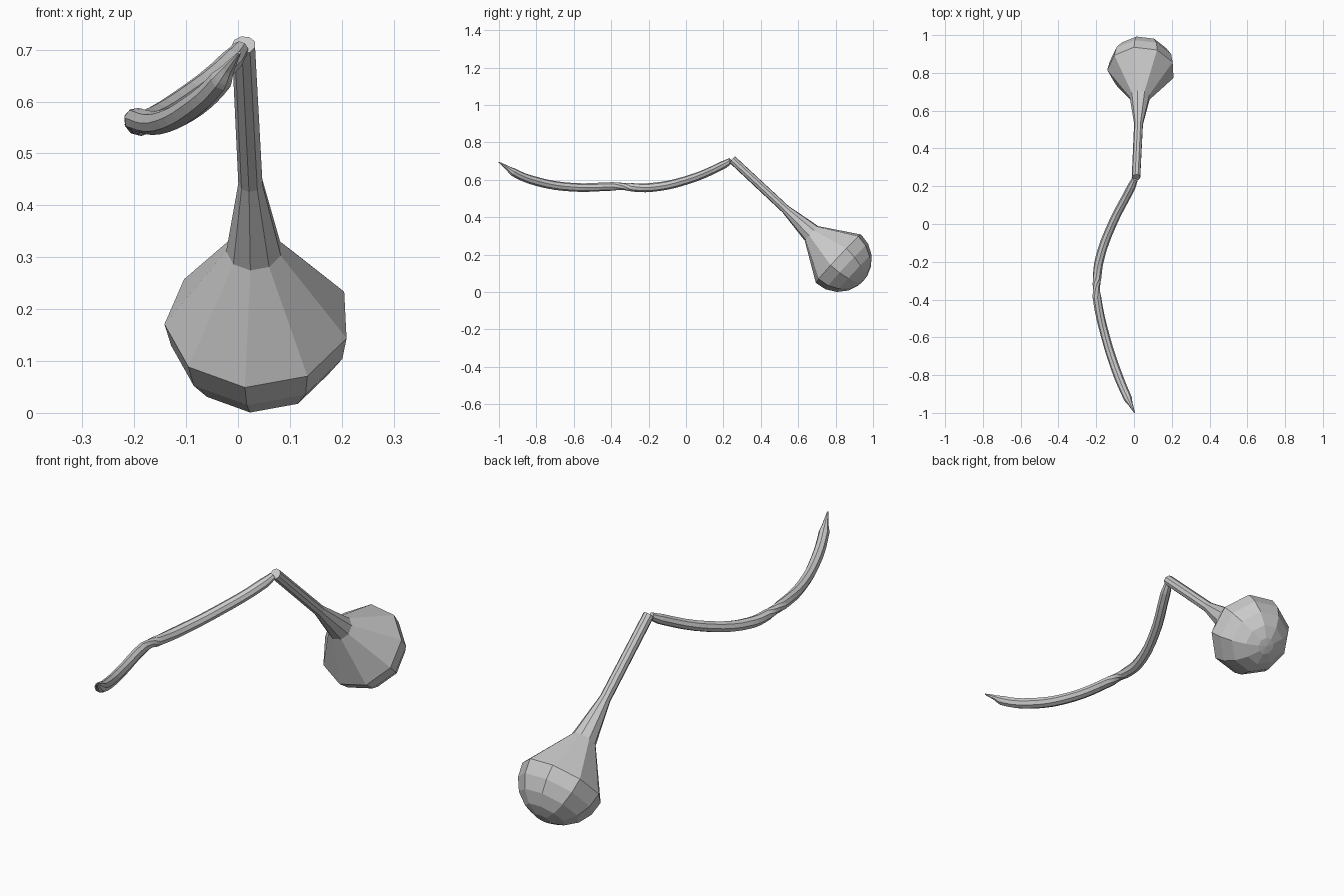
import bpy, bmesh, math
from mathutils import Vector

if "Cube" in bpy.data.objects:
    bpy.data.objects.remove(bpy.data.objects["Cube"])

# Bulb handle: nine-sided profile revolved around a tilted axis
SIDES = 9
top = Vector((0.011, 0.247, 0.709))
ball = Vector((0.038, 0.815, 0.18))
axis = (ball - top).normalized()
length = (ball - top).length
R = 0.18
up = (Vector((0, 0, 1)) - axis * axis.z).normalized()
side = axis.cross(up).normalized()
if side.x < 0:
    side = -side

# (distance along the axis, radius): stem, flared collar, rounded end
profile = [(0, 0.023), (0.39, 0.024), (0.58, 0.054)]
for a in (0, 20, 40, 60, 78):
    a = math.radians(a)
    profile.append((length + R * math.sin(a), R * math.cos(a)))

bm = bmesh.new()
rings = []
for t, r in profile:
    ring = []
    for i in range(SIDES):
        a = math.radians(264 + i * 360 / SIDES)
        ring.append(bm.verts.new(top + axis * t + side * (r * math.cos(a)) + up * (r * math.sin(a))))
    rings.append(ring)
for lo, hi in zip(rings, rings[1:]):
    for i in range(SIDES):
        j = (i + 1) % SIDES
        bm.faces.new((lo[i], lo[j], hi[j], hi[i]))
bm.faces.new(rings[0])
pole = bm.verts.new(ball + axis * R)
for i in range(SIDES):
    bm.faces.new((rings[-1][i], rings[-1][(i + 1) % SIDES], pole))
bmesh.ops.recalc_face_normals(bm, faces=bm.faces)
mesh = bpy.data.meshes.new("bulb_handle")
bm.to_mesh(mesh)
bm.free()
bpy.context.collection.objects.link(bpy.data.objects.new("bulb_handle", mesh))


# Curved cord: eight-sided tubes meeting at a twisted, pinched joint
def cord(name, points):
    cu = bpy.data.curves.new(name, 'CURVE')
    cu.dimensions = '3D'
    cu.bevel_depth = 1.0
    cu.bevel_resolution = 2
    cu.resolution_u = 4
    cu.use_fill_caps = True
    sp = cu.splines.new('BEZIER')
    sp.bezier_points.add(len(points) - 1)
    for bp, (x, y, z, r, tilt) in zip(sp.bezier_points, points):
        bp.co = (x, y, z)
        bp.radius = r
        bp.tilt = tilt
        bp.handle_left_type = bp.handle_right_type = 'AUTO'
    sp.use_smooth = False
    bpy.context.collection.objects.link(bpy.data.objects.new(name, cu))


cord("cord", [
    (0.005, 0.238, 0.702, 0.016, 0),
    (-0.012, 0.20, 0.680, 0.022, 0),
    (-0.115, 0.00, 0.597, 0.023, 0),
    (-0.183, -0.19, 0.559, 0.024, 0),
    (-0.196, -0.29, 0.560, 0.023, 0.2),
    (-0.199, -0.335, 0.565, 0.019, 0.9),
    (-0.196, -0.39, 0.565, 0.023, 1.4),
    (-0.150, -0.60, 0.560, 0.023, 1.6),
    (-0.085, -0.80, 0.592, 0.024, 1.6),
    (-0.032, -0.925, 0.642, 0.022, 1.6),
    (-0.018, -0.955, 0.664, 0.012, 1.6),
    (0.003, -1.0, 0.694, 0.003, 1.6),
])
